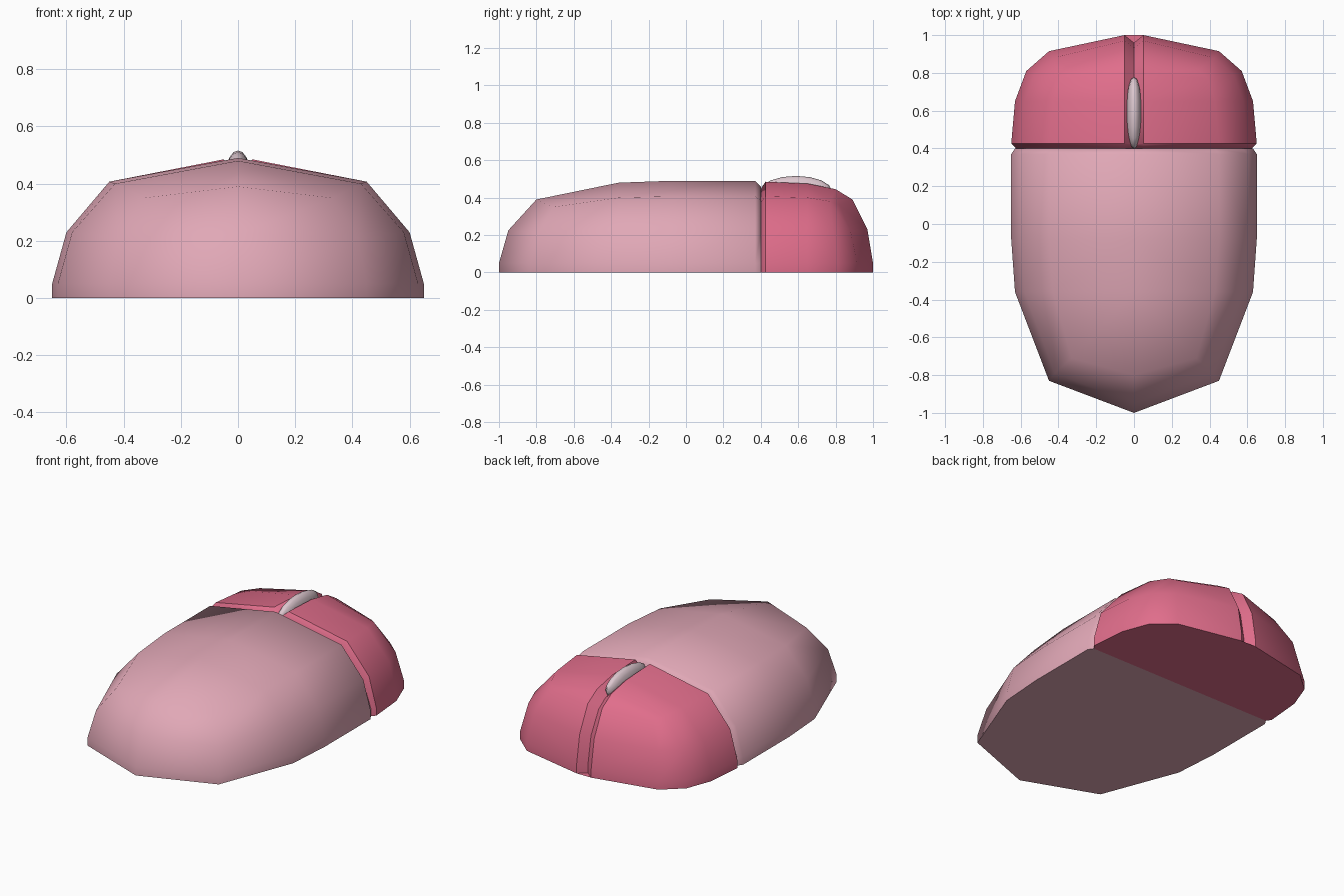
import bpy, bmesh, math
from mathutils import Matrix

if "Cube" in bpy.data.objects:
    bpy.data.objects.remove(bpy.data.objects["Cube"])


def material(name, rgb):
    m = bpy.data.materials.new(name)
    m.diffuse_color = (*rgb, 1)
    m.use_nodes = True
    m.node_tree.nodes["Principled BSDF"].inputs["Base Color"].default_value = m.diffuse_color
    return m


pale = material("pale pink", (0.75, 0.39, 0.47))
rose = material("rose", (0.75, 0.155, 0.26))
silver = material("silver pink", (0.72, 0.57, 0.62))


def finish(name, bm, mat, angle):
    me = bpy.data.meshes.new(name)
    bm.to_mesh(me)
    bm.free()
    ob = bpy.data.objects.new(name, me)
    bpy.context.collection.objects.link(ob)
    me.materials.append(mat)
    bpy.ops.object.select_all(action='DESELECT')
    ob.select_set(True)
    bpy.context.view_layer.objects.active = ob
    bpy.ops.object.shade_smooth_by_angle(angle=math.radians(angle))
    return ob


def shell(name, stations, mat, angle):
    """Loft ribs running from ridge to floor, close the floor and first rib, mirror in x."""
    bm = bmesh.new()
    for side in (1, -1):
        ribs = []
        for rib in stations:
            x, y, z = rib[-1]
            pts = rib + [(x, y, 0), (0, y, 0)]
            ribs.append([(side * p[0], p[1], p[2]) for p in pts])
        polys = [ribs[0]]
        for a, b in zip(ribs, ribs[1:]):
            for i in range(len(a) - 1):
                polys.append([a[i], a[i + 1], b[i + 1], b[i]])
        for poly in polys:
            uniq = list(dict.fromkeys(poly))
            if len(uniq) > 2:
                bm.faces.new([bm.verts.new(p) for p in uniq])
    bmesh.ops.remove_doubles(bm, verts=bm.verts[:], dist=0.0005)
    bmesh.ops.recalc_face_normals(bm, faces=bm.faces[:])
    return finish(name, bm, mat, angle)


# Palm shell: ribs from the groove to the pointed tail
tail = (0, -0.8, 0.39)
shell("palm_shell", [
    [(0, 0.4, 0.46), (0.43, 0.4, 0.385), (0.575, 0.4, 0.215), (0.63, 0.4, 0.05)],
    [(0, 0.37, 0.49), (0.45, 0.37, 0.407), (0.6, 0.37, 0.23), (0.65, 0.37, 0.05)],
    [(0, -0.08, 0.49), (0.45, -0.08, 0.407), (0.6, -0.08, 0.23), (0.65, -0.08, 0.05)],
    [(0, -0.36, 0.48), (0.43, -0.36, 0.4), (0.58, -0.36, 0.23), (0.63, -0.36, 0.05)],
    [tail, (0.33, -0.71, 0.35), (0.42, -0.79, 0.21), (0.45, -0.83, 0.05)],
    [tail, tail, (0, -0.95, 0.225), (0, -1, 0.05)],
], pale, 50)

# Button pair: each rib starts in the centre groove
nose, dip = (0.05, 0.89, 0.39), (0, 0.855, 0.355)
shell("buttons", [
    [(0, 0.4, 0.42), (0.05, 0.4, 0.445), (0.43, 0.4, 0.375), (0.57, 0.4, 0.215), (0.625, 0.4, 0.05)],
    [(0, 0.425, 0.44), (0.05, 0.425, 0.485), (0.45, 0.425, 0.407), (0.6, 0.425, 0.23), (0.65, 0.425, 0.05)],
    [(0, 0.65, 0.43), (0.05, 0.65, 0.475), (0.43, 0.65, 0.4), (0.58, 0.65, 0.23), (0.63, 0.65, 0.05)],
    [(0, 0.79, 0.40), (0.05, 0.8, 0.445), (0.39, 0.77, 0.38), (0.53, 0.785, 0.225), (0.57, 0.81, 0.05)],
    [dip, nose, (0.34, 0.82, 0.36), (0.425, 0.88, 0.22), (0.45, 0.915, 0.05)],
    [dip, nose, nose, (0.05, 0.97, 0.23), (0.05, 1, 0.05)],
    [dip, dip, dip, (0, 0.93, 0.22), (0, 0.96, 0.05)],
], rose, 48)

# Scroll wheel
bm = bmesh.new()
bmesh.ops.create_uvsphere(bm, u_segments=16, v_segments=8, radius=1)
bmesh.ops.transform(bm, verts=bm.verts[:], matrix=Matrix.Translation((0, 0.588, 0.435))
                    @ Matrix.Diagonal((0.042, 0.192, 0.081, 1)) @ Matrix.Rotation(math.pi / 2, 4, 'Y'))
finish("scroll_wheel", bm, silver, 60)
